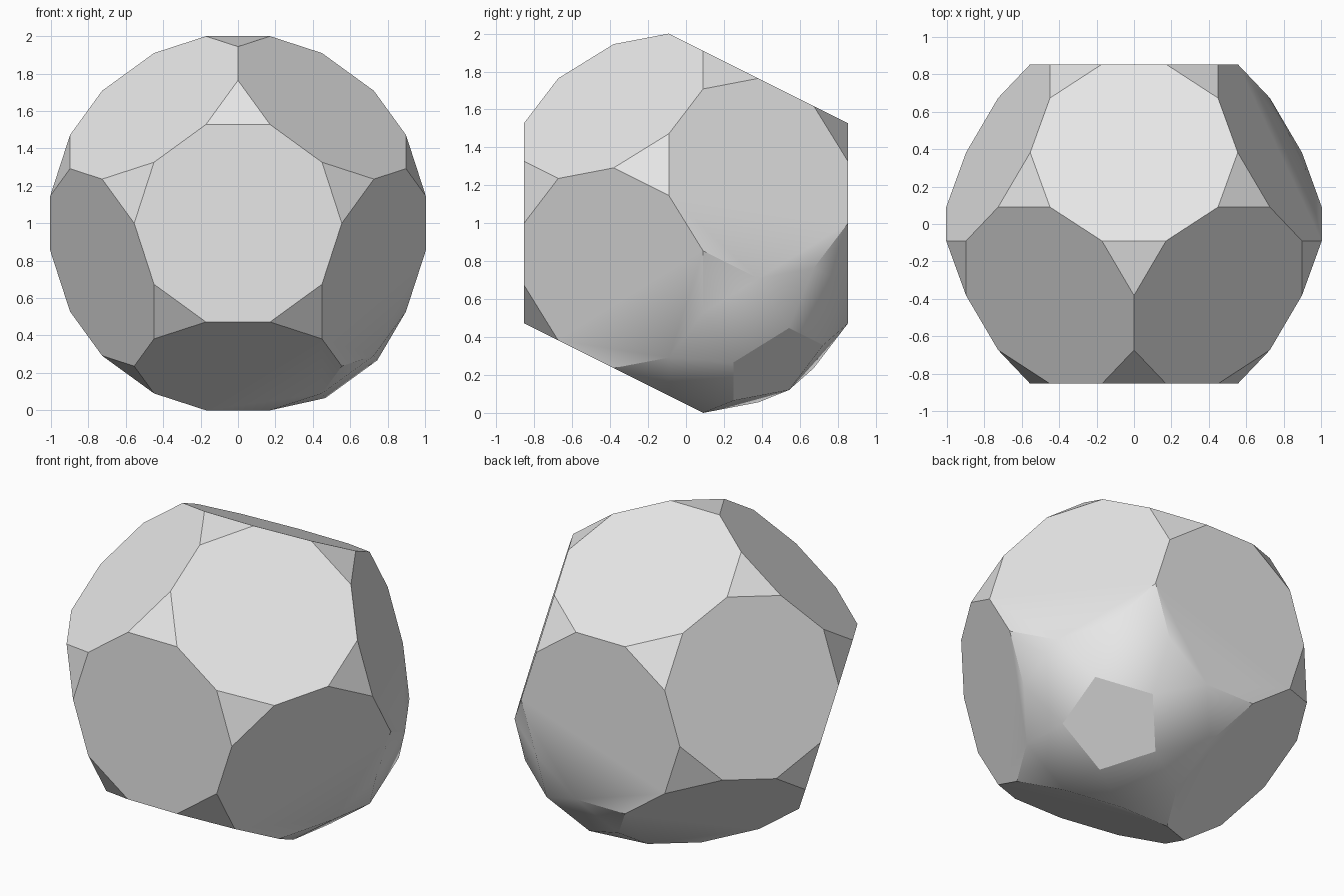
import bpy, bmesh, math
from itertools import combinations
from mathutils import Vector

cube = bpy.data.objects.get("Cube")
if cube:
    bpy.data.objects.remove(cube, do_unlink=True)

PHI = (1 + math.sqrt(5)) / 2


def ring_normal(degrees, side):
    """Face direction on the ring nearer the front (-1) or back (+1)."""
    a = math.radians(degrees)
    return Vector((2 * math.cos(a), side, 2 * math.sin(a))).normalized()


# Twelve face directions of a dodecahedron, one face square to the front
normals = [Vector((0, -1, 0)), Vector((0, 1, 0))]
for k in range(5):
    normals.append(ring_normal(-90 + 72 * k, -1))
    normals.append(ring_normal(90 + 72 * k, 1))


def adjacent(a, b):
    return a.dot(b) > 0.4


# Corners lie where three adjacent faces meet
corners = {}
for tri in combinations(range(12), 3):
    if all(adjacent(normals[i], normals[j]) for i, j in combinations(tri, 2)):
        corners[frozenset(tri)] = sum((normals[i] for i in tri), Vector()).normalized()

# Cut every corner so that each pentagon becomes a regular decagon
cut = 1 / (2 + PHI)
points = []
for (f, p), (g, q) in combinations(corners.items(), 2):
    if len(f & g) == 2:
        points += [p.lerp(q, cut), q.lerp(p, cut)]
        edge = (p - q).length * PHI * cut
scale = 1 / max(p.z for p in points)

# Five-sided cap raised on the lower back face
axis = ring_normal(-54, 1)
face_distance = max(p.dot(axis) for p in points)
cap_height = edge * math.sqrt((5 - math.sqrt(5)) / 10)
cap_radius = edge / (2 * math.sin(math.pi / 5))
for n in normals:
    if adjacent(n, axis) and n.dot(axis) < 0.9:
        outward = (n - axis * n.dot(axis)).normalized()
        points.append(axis * (face_distance + cap_height) + outward * cap_radius)

# Wrap the points, then merge coplanar triangles into whole faces
bm = bmesh.new()
for p in points:
    bm.verts.new(p * scale + Vector((0, 0, 1)))
bmesh.ops.convex_hull(bm, input=bm.verts)
bmesh.ops.dissolve_limit(bm, angle_limit=math.radians(1), verts=bm.verts, edges=bm.edges)
bmesh.ops.recalc_face_normals(bm, faces=bm.faces)
mesh = bpy.data.meshes.new("capped_polyhedron")
bm.to_mesh(mesh)
bm.free()

solid = bpy.data.objects.new("capped_polyhedron", mesh)
bpy.context.collection.objects.link(solid)

# Plain grey surface
grey = bpy.data.materials.new("light_grey")
grey.use_nodes = True
colour = (0.8, 0.8, 0.8, 1)
grey.diffuse_color = colour
grey.node_tree.nodes["Principled BSDF"].inputs["Base Color"].default_value = colour
mesh.materials.append(grey)

# Shallow edges around the cap blend, all others stay sharp
bpy.ops.object.select_all(action="DESELECT")
solid.select_set(True)
bpy.context.view_layer.objects.active = solid
bpy.ops.object.shade_smooth_by_angle(angle=math.radians(30))
